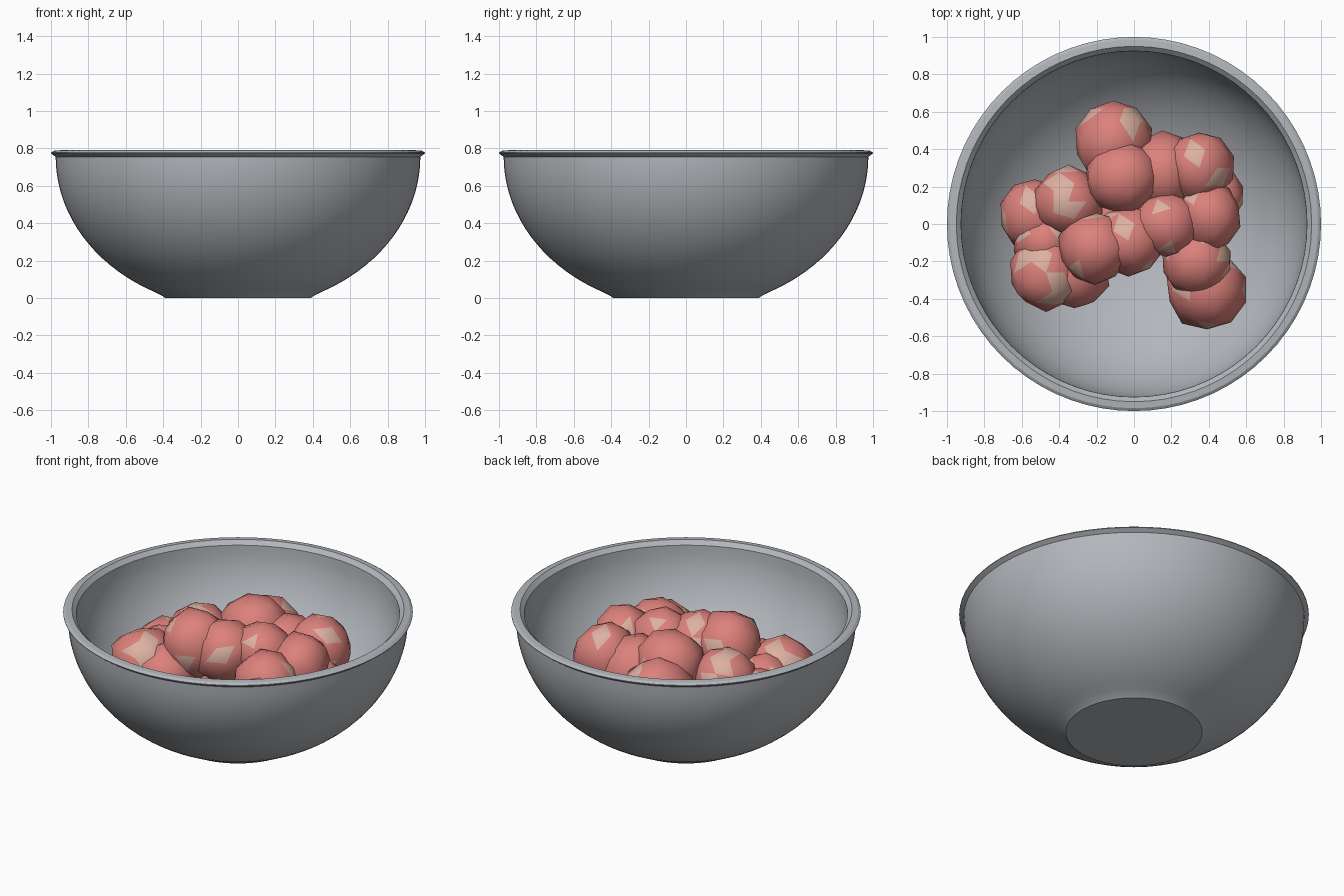
import bpy, bmesh, math, random
from mathutils import Vector, noise

random.seed(7)
cube = bpy.data.objects.get("Cube")
if cube:
    bpy.data.objects.remove(cube, do_unlink=True)


def material(name, rgb):
    m = bpy.data.materials.new(name)
    m.use_nodes = True
    m.diffuse_color = (*rgb, 1)
    bsdf = next(n for n in m.node_tree.nodes if n.type == "BSDF_PRINCIPLED")
    bsdf.inputs["Base Color"].default_value = (*rgb, 1)
    bsdf.inputs["Roughness"].default_value = 0.6
    return m


steel = material("steel grey", (0.45, 0.47, 0.50))
pink = material("meat pink", (0.72, 0.22, 0.20))
fat = material("pale fat", (0.72, 0.44, 0.36))


def finish(bm, name, mats, angle):
    bmesh.ops.recalc_face_normals(bm, faces=bm.faces[:])
    mesh = bpy.data.meshes.new(name)
    bm.to_mesh(mesh)
    bm.free()
    for m in mats:
        mesh.materials.append(m)
    ob = bpy.data.objects.new(name, mesh)
    bpy.context.collection.objects.link(ob)
    bpy.ops.object.select_all(action="DESELECT")
    ob.select_set(True)
    bpy.context.view_layer.objects.active = ob
    bpy.ops.object.shade_smooth_by_angle(angle=math.radians(angle))
    return ob


def arc(rx, rz, top, low, steps):
    """Quarter-ellipse wall points (radius, height), from low to high."""
    start = math.asin((top - low) / rz)
    angles = [start * (1 - i / steps) for i in range(steps + 1)]
    return [(rx * math.cos(a), top - rz * math.sin(a)) for a in angles]


# Bowl: foot, outer wall, flared lip, inner wall, spun around the z axis
outer = arc(0.975, 0.813, 0.755, 0.03, 18)
inner = arc(0.925, 0.715, 0.765, 0.0505, 20)
profile = [(0, 0), (0.39, 0), (0.40, 0.008)] + outer
profile += [(1.0, 0.773), (1.0, 0.777), (0.985, 0.787), (0.95, 0.79)]
profile += inner[::-1] + [(0, 0.05)]

bm = bmesh.new()
verts = [bm.verts.new((r, 0, z)) for r, z in profile]
edges = [bm.edges.new(pair) for pair in zip(verts, verts[1:])]
bmesh.ops.spin(bm, geom=verts + edges, cent=(0, 0, 0), axis=(0, 0, 1),
               angle=math.tau, steps=72, use_duplicate=False)
bmesh.ops.remove_doubles(bm, verts=bm.verts[:], dist=0.0004)
finish(bm, "bowl", [steel], 28)

# Meat chunks: x, y, z, radius
chunks = [
    (-0.11, 0.44, 0.45, 0.21), (-0.06, 0.25, 0.56, 0.19),
    (0.35, 0.30, 0.52, 0.18), (0.15, 0.28, 0.48, 0.19),
    (0.40, 0.04, 0.54, 0.18), (0.17, 0.00, 0.58, 0.17),
    (0.34, -0.20, 0.50, 0.18), (0.39, -0.35, 0.38, 0.20),
    (-0.03, -0.09, 0.56, 0.18), (-0.21, -0.13, 0.57, 0.19),
    (-0.35, 0.12, 0.50, 0.18), (-0.53, 0.05, 0.39, 0.18),
    (-0.47, -0.26, 0.45, 0.18), (-0.32, -0.27, 0.40, 0.17),
    (0.43, 0.15, 0.40, 0.15), (-0.48, -0.10, 0.42, 0.16),
    (-0.20, 0.02, 0.28, 0.20), (0.15, 0.05, 0.28, 0.20),
]

for number, (x, y, z, radius) in enumerate(chunks, 1):
    bm = bmesh.new()
    bmesh.ops.create_icosphere(bm, subdivisions=2, radius=1)
    spin = Vector((random.random(), random.random(), random.random())) * 9
    stretch = [random.uniform(0.97, 1.07) for _ in range(3)]
    for v in bm.verts:
        lump = 1.03 + 0.10 * noise.noise(v.co * 1.4 + spin) + random.uniform(-0.04, 0.04)
        v.co = Vector(c * s for c, s in zip(v.co, stretch)) * lump * radius
    # Fat flecks: a few faces, some joined to a neighbour
    bm.faces.ensure_lookup_table()
    for face in random.sample(bm.faces[:], 8):
        face.material_index = 1
        if random.random() < 0.5:
            edge = random.choice(face.edges[:])
            for other in edge.link_faces:
                other.material_index = 1
    ob = finish(bm, f"meat_chunk_{number}", [pink, fat], 45)
    ob.location = (x, y, z)
